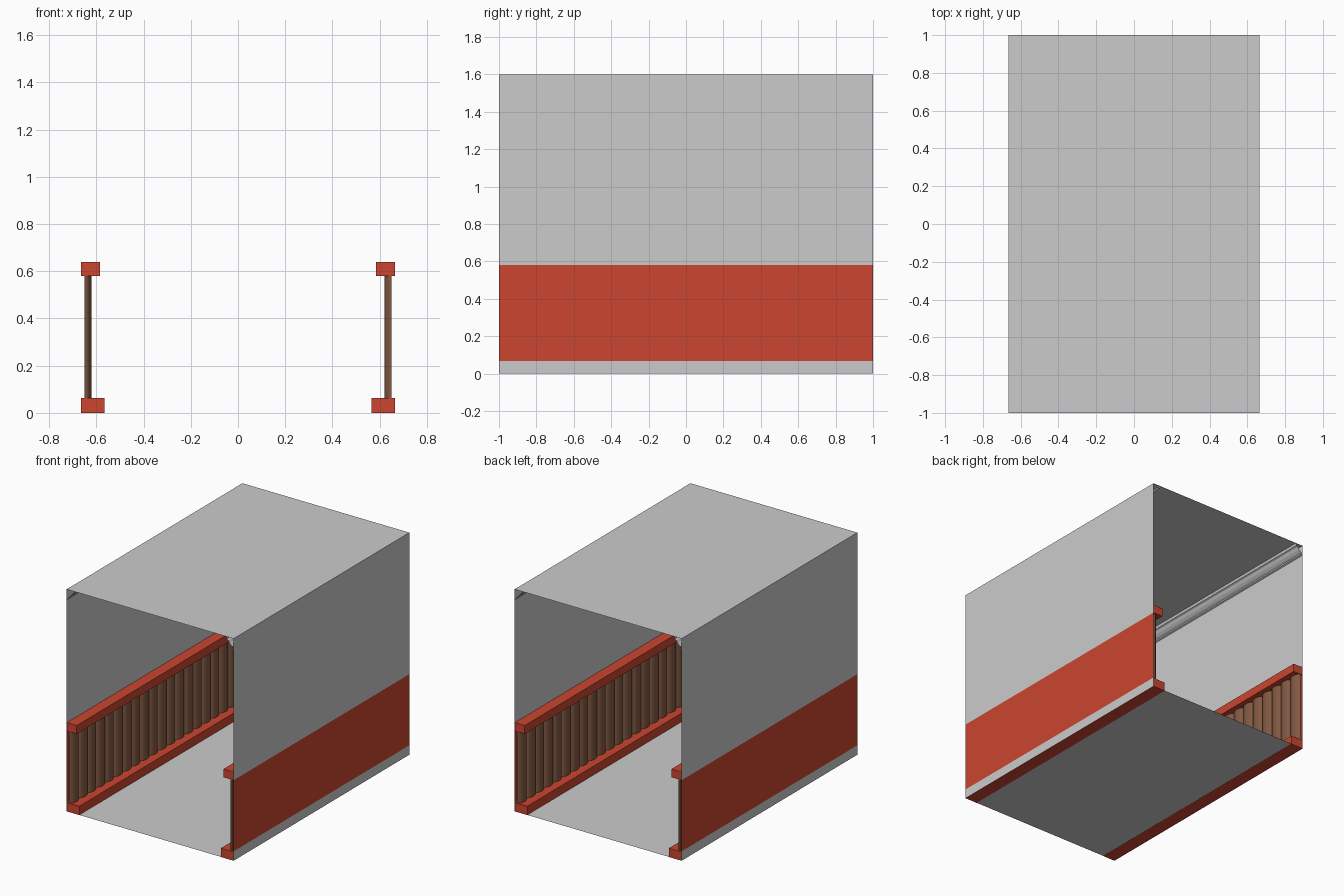
import bpy, math

if "Cube" in bpy.data.objects:
    bpy.data.objects.remove(bpy.data.objects["Cube"])

W, H, L = 0.665, 1.6, 1.0          # half width, height, half length


def material(name, color):
    m = bpy.data.materials.new(name)
    m.diffuse_color = color
    m.use_nodes = True
    m.node_tree.nodes["Principled BSDF"].inputs["Base Color"].default_value = m.diffuse_color
    return m


RED = material("red_paint", (0.60, 0.06, 0.03, 1))
BROWN = material("brown_wood", (0.22, 0.10, 0.055, 1))


def make(name, verts, faces, mat=None):
    me = bpy.data.meshes.new(name)
    me.from_pydata(verts, [], faces)
    ob = bpy.data.objects.new(name, me)
    bpy.context.collection.objects.link(ob)
    if mat:
        me.materials.append(mat)
    return ob


def extrude_y(name, profile, y0, y1, mat=None, closed=True):
    """Sweep an x/z profile along y; closed profiles get end caps."""
    n = len(profile)
    verts = [(x, y, z) for y in (y0, y1) for x, z in profile]
    faces = [(i, (i + 1) % n, (i + 1) % n + n, i + n)
             for i in range(n if closed else n - 1)]
    if closed:
        faces += [tuple(reversed(range(n))), tuple(range(n, 2 * n))]
    return make(name, verts, faces, mat)


def box_profile(x0, x1, z0, z1):
    return [(x0, z0), (x1, z0), (x1, z1), (x0, z1)]


def rounded_slat(name, xb, depth, yc, half, z0, z1, side, mat, n=10):
    """Upright half-round slat bulging into the corridor."""
    pts = [(side * (xb - depth * math.sin(math.pi * i / n)),
            yc - half * math.cos(math.pi * i / n)) for i in range(n + 1)]
    if side > 0:
        pts.reverse()
    k = len(pts)
    verts = [(x, y, z) for z in (z0, z1) for x, y in pts]
    faces = [(i, i + k, (i + 1) % k + k, (i + 1) % k) for i in range(k)]
    faces += [tuple(range(k)), tuple(reversed(range(k, 2 * k)))]
    ob = make(name, verts, faces, mat)
    bpy.context.view_layer.objects.active = ob
    ob.select_set(True)
    bpy.ops.object.shade_smooth_by_angle(angle=math.radians(40))
    ob.select_set(False)


# Floor and ceiling sheets
extrude_y("floor", [(W, 0.001), (-W, 0.001)], -L, L, closed=False)
extrude_y("ceiling", [(-W, H), (W, H)], -L, L, closed=False)

for side, tag in ((-1, "left"), (1, "right")):
    def flip(p):
        return [(side * x, z) for x, z in p]

    # Outer wall: skirting strip, red panel, upper wall
    for part, z0, z1, mat in (("wall_base", 0, 0.068, None),
                              ("wall_panel", 0.068, 0.58, RED),
                              ("wall_upper", 0.58, H, None)):
        extrude_y(f"{tag}_{part}", flip([(W, z0), (W, z1)]), -L, L, mat, False)

    # Skirting and dado rails
    extrude_y(f"{tag}_bottom_rail",
              flip(box_profile(0.565, W - 0.001, 0, 0.064)), -L, L, RED)
    extrude_y(f"{tag}_top_rail",
              flip(box_profile(0.585, W - 0.001, 0.58, 0.64)), -L, L, RED)

    # Stepped crown moulding, open at both ends
    crown = [(W, 1.525), (0.655, 1.53), (0.655, 1.54), (0.645, 1.547),
             (0.632, 1.56), (0.622, 1.577), (0.61, 1.583), (0.605, H)]
    extrude_y(f"{tag}_crown_moulding", flip(crown), -L, L, None, False)

    # Row of half-round wood slats
    for i in range(20):
        rounded_slat(f"{tag}_slat_{i + 1}", 0.65, 0.03, -0.95 + 0.1 * i, 0.048,
                     0.064, 0.58, side, BROWN)
